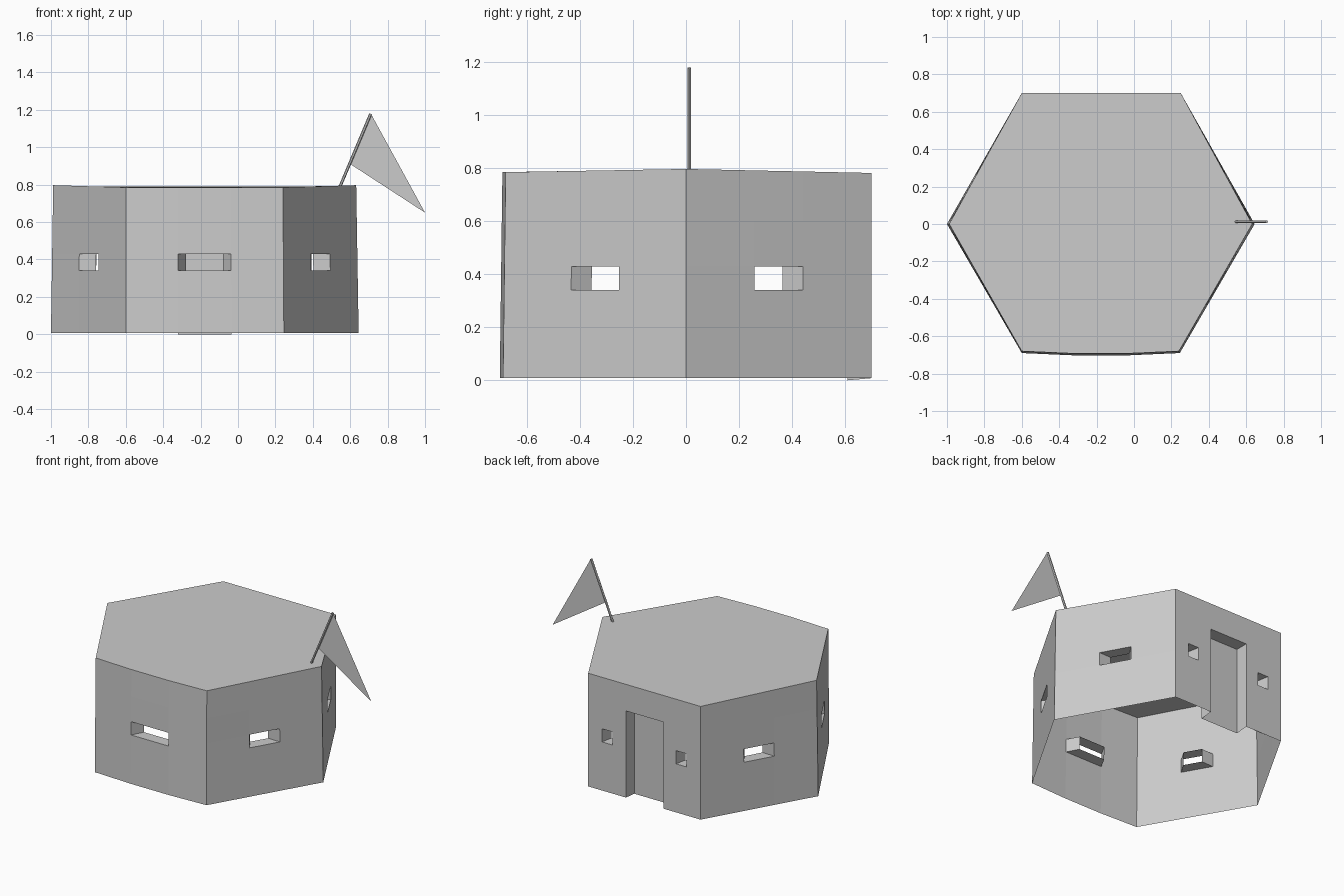
import bpy, bmesh
from mathutils import Vector

if "Cube" in bpy.data.objects:
    bpy.data.objects.remove(bpy.data.objects["Cube"])

Z0 = 0.008
ROWS = [Z0, 0.34, 0.43, 0.60, 0.80]
# hexagon corners counter-clockwise: bottom x, bottom y, top x, top y, top z
CORNERS = [(-0.6, -0.69, -0.6, -0.68, 0.785), (0.245, -0.69, 0.24, -0.68, 0.785),
           (0.645, 0, 0.632, 0, 0.797), (0.25, 0.70, 0.25, 0.70, 0.782),
           (-0.6, 0.70, -0.6, 0.70, 0.782), (-1.0, 0, -0.988, 0, 0.797)]


def opening(centre, width, z0=0.34, z1=0.43, taper=0.043, depth=0.08, closed=False):
    return dict(c=centre, w=width, z0=z0, z1=z1, t=taper, d=depth, closed=closed)


slit = [opening(0.5, 0.21)]
# openings per wall, as fraction along the wall
OPENINGS = {
    0: [opening(0.5, 0.285)], 1: slit, 2: slit, 4: slit, 5: slit,
    3: [opening(0.17, 0.08, taper=0.015), opening(0.83, 0.08, taper=0.015),
        opening(0.504, 0.285, Z0, 0.60, 0.0, 0.09, True)],
}


def obj_from_bmesh(bm, name):
    mesh = bpy.data.meshes.new(name)
    bm.to_mesh(mesh)
    bm.free()
    ob = bpy.data.objects.new(name, mesh)
    bpy.context.collection.objects.link(ob)
    return ob


bm = bmesh.new()


def quad(pts):
    bm.faces.new([bm.verts.new(p) for p in pts])


roof = []
for i in range(6):
    a, b = CORNERS[i], CORNERS[(i + 1) % 6]
    a0, b0 = Vector((a[0], a[1], Z0)), Vector((b[0], b[1], Z0))
    a1, b1 = Vector(a[2:]), Vector(b[2:])
    length = (b0 - a0).length
    along = (b0 - a0).normalized()
    inward = Vector((-along.y, along.x, 0))
    bulge = 0.014 if i == 0 else 0.0

    def at(u, z):
        v = (z - Z0) / (0.80 - Z0)
        p = a0.lerp(b0, u).lerp(a1.lerp(b1, u), v)
        if z < 0.8:
            p.z = z
        k = 1 - (2 * u - 1) ** 2
        return p + (Vector((0, 0, 0.008 * v)) - inward) * bulge * k

    holes = OPENINGS[i]
    for h in holes:
        half = h["w"] / 2 / length
        h["u0"], h["u1"] = h["c"] - half, h["c"] + half
    us = sorted([0.0, 1.0] + [h[k] for h in holes for k in ("u0", "u1")])

    # wall panels around the openings
    for u0, u1 in zip(us, us[1:]):
        for z0, z1 in zip(ROWS, ROWS[1:]):
            um, zm = (u0 + u1) / 2, (z0 + z1) / 2
            if any(h["u0"] < um < h["u1"] and h["z0"] < zm < h["z1"] for h in holes):
                continue
            quad([at(u0, z0), at(u1, z0), at(u1, z1), at(u0, z1)])
    roof += [at(u, 0.80) for u in us[:-1]]

    # tapered reveals of the windows and the recessed door
    for h in holes:
        outer = [at(h["u0"], h["z0"]), at(h["u1"], h["z0"]),
                 at(h["u1"], h["z1"]), at(h["u0"], h["z1"])]
        inner = [p + inward * h["d"] + along * h["t"] * s
                 for p, s in zip(outer, (1, -1, -1, 1))]
        if h["closed"]:
            inner[0].z = inner[1].z = 0.0
            quad(inner)
        for k in range(4):
            if h["closed"] and k == 0:
                continue
            n = (k + 1) % 4
            quad([outer[k], outer[n], inner[n], inner[k]])

# flat roof
quad(roof)
bmesh.ops.remove_doubles(bm, verts=bm.verts, dist=0.0005)
bmesh.ops.recalc_face_normals(bm, faces=bm.faces)
obj_from_bmesh(bm, "bunker_shell")

# leaning flag pole
start, end = Vector((0.535, 0.012, 0.765)), Vector((0.709, 0.012, 1.178))
axis = end - start
bm = bmesh.new()
bmesh.ops.create_cone(bm, cap_ends=True, segments=6, radius1=0.008,
                      radius2=0.008, depth=axis.length)
pole = obj_from_bmesh(bm, "flag_pole")
pole.location = (start + end) / 2
pole.rotation_euler = axis.to_track_quat('Z', 'Y').to_euler()

# drooping triangular pennant
bm = bmesh.new()
quad([(0.71, 0.012, 1.18), (0.60, 0.012, 0.91), (1.0, 0.012, 0.65)])
obj_from_bmesh(bm, "flag_pennant")
